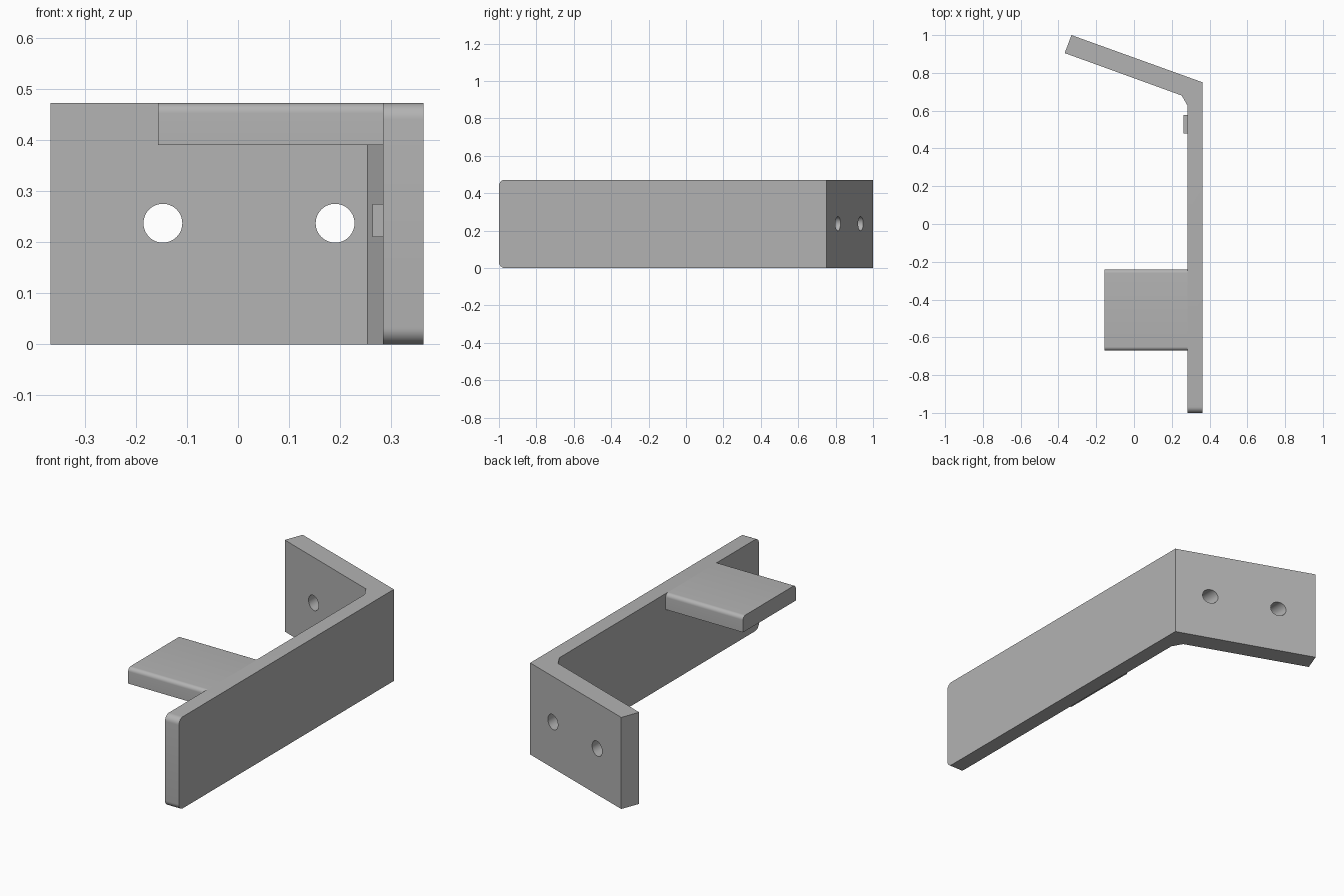
import bpy, bmesh
from mathutils import Vector, Matrix

cube = bpy.data.objects.get("Cube")
if cube:
    bpy.data.objects.remove(cube, do_unlink=True)

H = 0.472            # full height
INNER, OUTER = 0.284, 0.363   # long wall faces

grey = bpy.data.materials.new("plain grey")
grey.use_nodes = True
colour = (0.45, 0.45, 0.45, 1)
grey.diffuse_color = colour
grey.node_tree.nodes["Principled BSDF"].inputs["Base Color"].default_value = colour


def prism(name, outline, push, rounded=None, radius=0.03):
    """Extrude an outline along a vector, rounding the edges picked by a rule."""
    bm = bmesh.new()
    face = bm.faces.new([bm.verts.new(p) for p in outline])
    new = bmesh.ops.extrude_face_region(bm, geom=[face])["geom"]
    bmesh.ops.translate(bm, vec=push, verts=[v for v in new if isinstance(v, bmesh.types.BMVert)])
    bmesh.ops.recalc_face_normals(bm, faces=bm.faces)
    if rounded:
        edges = [e for e in bm.edges if rounded(e.verts[0].co, e.verts[1].co)]
        bmesh.ops.bevel(bm, geom=edges, offset=radius, segments=8, profile=0.5, affect="EDGES")
    mesh = bpy.data.meshes.new(name)
    bm.to_mesh(mesh)
    bm.free()
    obj = bpy.data.objects.new(name, mesh)
    bpy.context.collection.objects.link(obj)
    mesh.materials.append(grey)
    return obj


def box(name, low, high, **options):
    (x0, y0, z0), (x1, y1, z1) = low, high
    base = [(x0, y0, z0), (x1, y0, z0), (x1, y1, z0), (x0, y1, z0)]
    return prism(name, base, Vector((0, 0, z1 - z0)), **options)


def smooth(obj):
    bpy.ops.object.select_all(action="DESELECT")
    obj.select_set(True)
    bpy.context.view_layer.objects.active = obj
    bpy.ops.object.shade_smooth_by_angle(angle=0.5)


# Bent plate: long wall, chamfered inner corner and angled mounting arm
plan = [(OUTER, -1), (OUTER, 0.75), (-0.331, 1), (-0.367, 0.905),
        (0.253, 0.68), (INNER, 0.625), (INNER, -1)]
bracket = prism("bent_plate", [(x, y, 0) for x, y in plan], Vector((0, 0, H)),
                rounded=lambda a, b: max(a.y, b.y) < -0.99 and abs(a.z - b.z) < 0.01,
                radius=0.032)

# Two screw holes through the arm
for i, x in enumerate((-0.147, 0.19)):
    bm = bmesh.new()
    place = Matrix.Translation((x, 0.85, 0.237)) @ Matrix.Rotation(1.5707963, 4, "X")
    bmesh.ops.create_cone(bm, cap_ends=True, segments=48, radius1=0.038,
                          radius2=0.038, depth=0.6, matrix=place)
    mesh = bpy.data.meshes.new("hole_cutter")
    bm.to_mesh(mesh)
    bm.free()
    cutter = bpy.data.objects.new(f"hole_cutter_{i + 1}", mesh)
    bpy.context.collection.objects.link(cutter)
    mesh.materials.append(grey)
    cut = bracket.modifiers.new("screw_hole", "BOOLEAN")
    cut.operation, cut.solver, cut.object = "DIFFERENCE", "EXACT", cutter
    bpy.context.view_layer.objects.active = bracket
    bpy.ops.object.modifier_apply(modifier=cut.name)
    bpy.data.objects.remove(cutter, do_unlink=True)

# Shelf tab with rounded upper edges
tab = box("shelf_tab", (-0.157, -0.67, 0.39), (INNER + 0.002, -0.24, H),
          rounded=lambda a, b: min(a.z, b.z) > H - 0.01 and abs(a.y - b.y) < 0.01,
          radius=0.02)

# Small raised pad on the inner face
pad = box("raised_pad", (0.263, 0.478, 0.21), (INNER + 0.002, 0.578, 0.275))

for part in (bracket, tab, pad):
    smooth(part)
